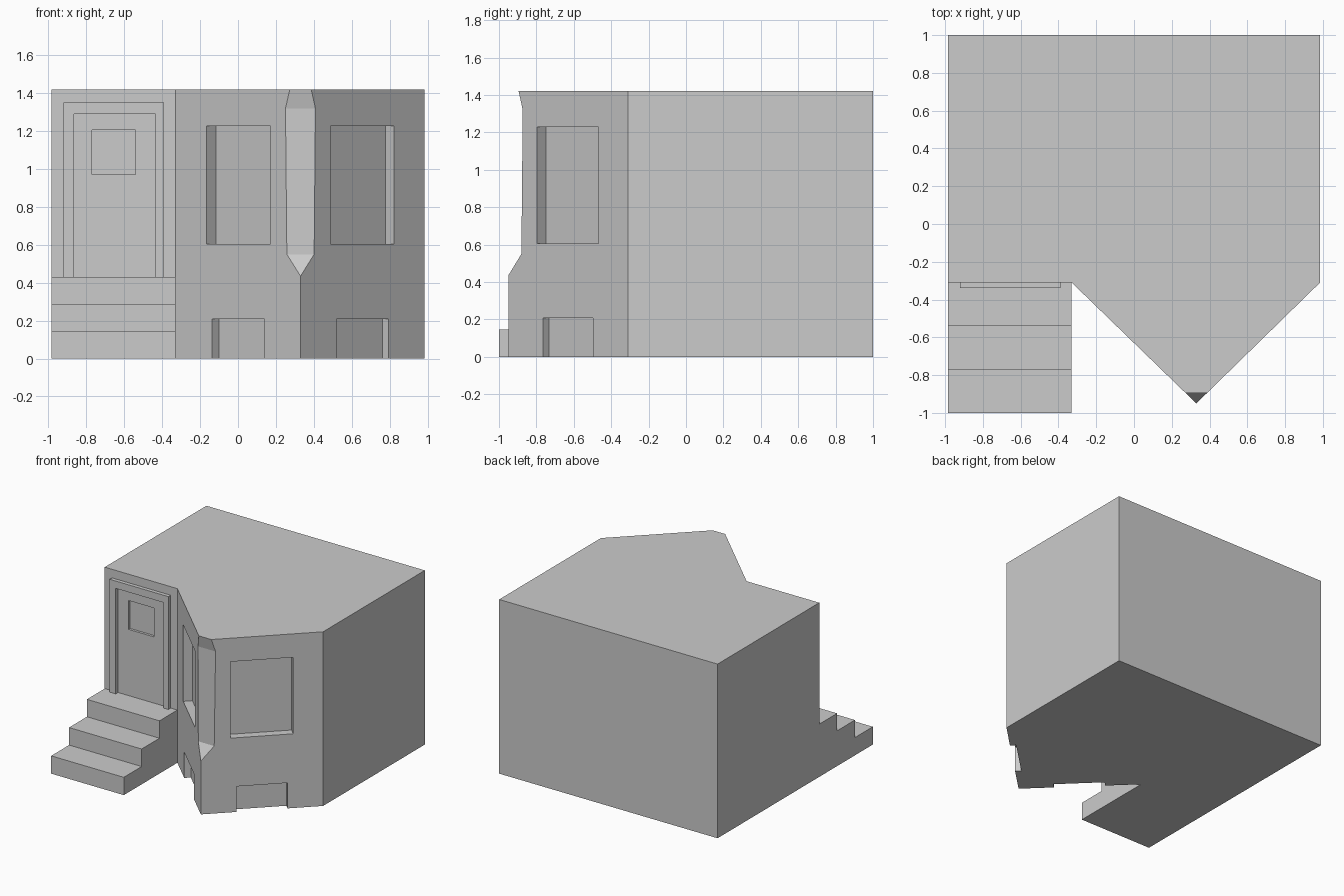
import bpy, bmesh
from mathutils import Vector

if "Cube" in bpy.data.objects:
    bpy.data.objects.remove(bpy.data.objects["Cube"])

FLOOR_TOP = 1.42


def prism(name, points, offset, hide=False):
    """Extrude a planar outline along an offset vector."""
    bm = bmesh.new()
    face = bm.faces.new([bm.verts.new(p) for p in points])
    new = bmesh.ops.extrude_face_region(bm, geom=[face])["geom"]
    bmesh.ops.translate(bm, vec=Vector(offset),
                        verts=[v for v in new if isinstance(v, bmesh.types.BMVert)])
    bmesh.ops.recalc_face_normals(bm, faces=bm.faces)
    mesh = bpy.data.meshes.new(name)
    bm.to_mesh(mesh)
    bm.free()
    obj = bpy.data.objects.new(name, mesh)
    bpy.context.collection.objects.link(obj)
    obj.hide_render = hide
    return obj


def box(name, x0, x1, y0, y1, z0, z1):
    return prism(name, [(x0, y0, z0), (x1, y0, z0), (x1, y1, z0), (x0, y1, z0)],
                 (0, 0, z1 - z0), True)


def combine(target, tool, operation):
    """Apply a boolean and discard its helper."""
    mod = target.modifiers.new(tool.name, 'BOOLEAN')
    mod.operation, mod.solver, mod.object = operation, 'EXACT', tool
    bpy.context.view_layer.objects.active = target
    bpy.ops.object.modifier_apply(modifier=mod.name)
    bpy.data.objects.remove(tool, do_unlink=True)


# House storey with a pointed bay
outline = [(-.985, 1), (-.985, -.31), (-.33, -.31), (.33, -.95), (.985, -.31), (.985, 1)]
house = prism("house", [(x, y, 0) for x, y in outline], (0, 0, FLOOR_TOP))

# Entrance steps
steps = [(-.2, 0), (-1, 0), (-1, .145), (-.77, .145), (-.77, .288),
         (-.54, .288), (-.54, .43), (-.2, .43)]
combine(house, prism("entrance_steps", [(-.985, y, z) for y, z in steps],
                     (.655, 0, 0), True), 'UNION')

# Door surround, open over the door leaf
surround = [(-.92, .43), (-.92, 1.35), (-.39, 1.35), (-.39, .43),
            (-.435, .43), (-.435, 1.29), (-.865, 1.29), (-.865, .43)]
combine(house, prism("door_surround", [(x, -.34, z) for x, z in surround],
                     (0, .06, 0), True), 'UNION')
combine(house, box("door_window_cutter", -.77, -.54, -.5, -.29, .97, 1.205), 'DIFFERENCE')

# Recessed corner face of the bay
notch = [(-1.2, .435), (-.95, .435), (-.88, .55), (-.873, 1.32), (-.895, 1.42),
         (-.9, 1.5), (-1.2, 1.5)]
combine(house, prism("corner_cutter", [(.1, y, z) for y, z in notch],
                     (.46, 0, 0), True), 'DIFFERENCE')

# Main and basement windows, mirrored across both bay walls
for side in (-1, 1):
    def wall(d, depth, z):
        """Point on a bay wall at sideways distance d from the corner."""
        return (.33 + side * (d - depth * .7), -.95 + d * .975 + depth * .7, z)

    for d0, d1, z0, z1, depth in ((.158, .495, .605, 1.228, .068),
                                  (.19, .465, -.1, .208, .048)):
        cutter = prism("window_cutter", [wall(d, depth, z) for d, z in
                       ((d0, z0), (d1, z0), (d1, z1), (d0, z1))],
                       Vector(wall(0, -.1, 0)) - Vector(wall(0, depth, 0)), True)
        combine(house, cutter, 'DIFFERENCE')
